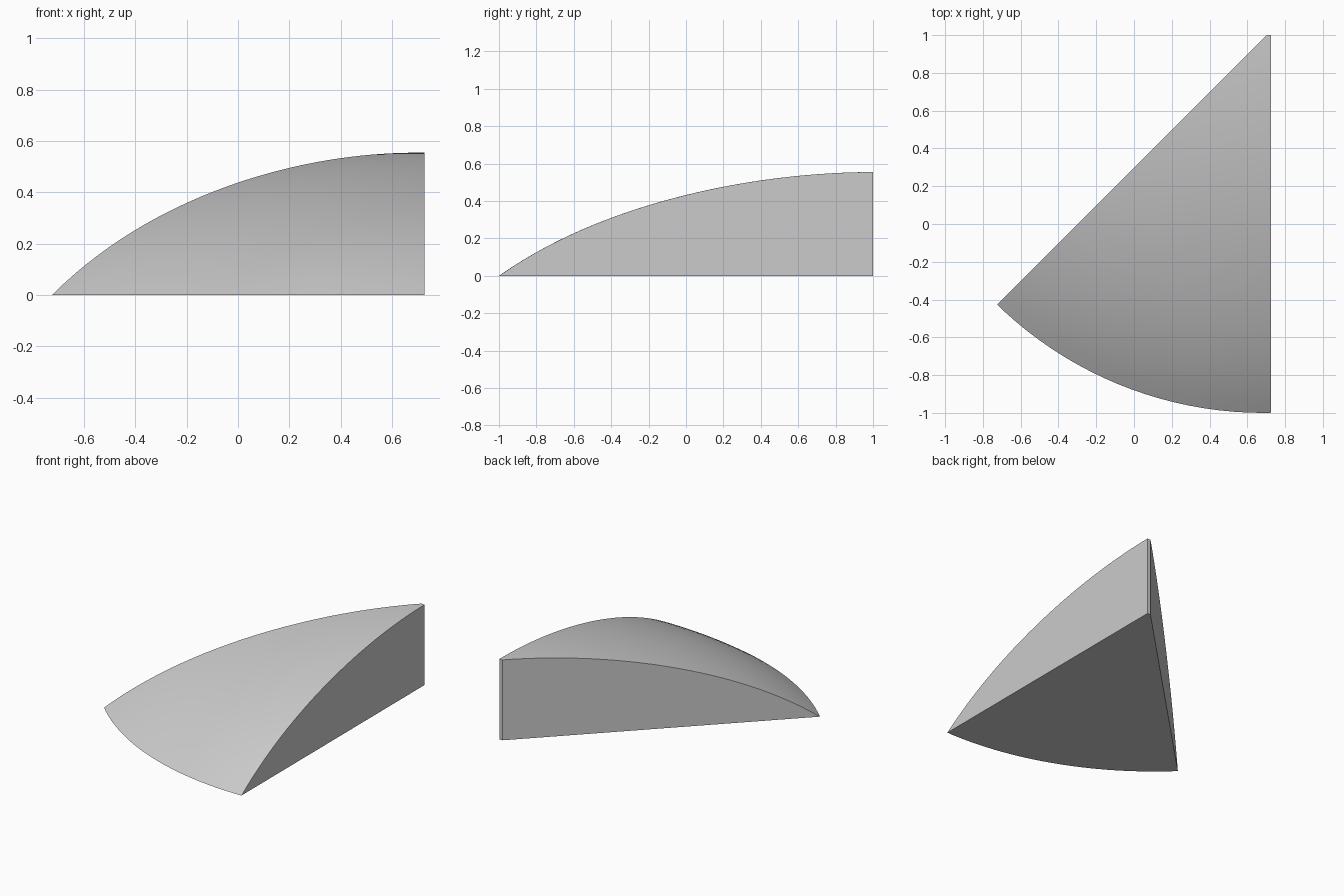
import bpy, bmesh, math
from mathutils import Vector, Matrix

cube = bpy.data.objects.get("Cube")
if cube:
    bpy.data.objects.remove(cube)

CENTRE = Vector((0.685, 1.02, 0))
RADIUS = 2.02
HEIGHT = 0.555
RINGS, SEGMENTS = 32, 160


def dome_height(r):
    """Shallow dome that steepens towards its rim."""
    drop = 0.117 * r ** 2
    rim_drop = HEIGHT - 0.117 * RADIUS ** 2
    return HEIGHT - drop - rim_drop * (r / RADIUS) ** 6


# Full dome, turned from its profile
bm = bmesh.new()
radii = [RADIUS * i / RINGS for i in range(RINGS + 1)]
verts = [bm.verts.new((0, -r, dome_height(r))) for r in radii]
edges = [bm.edges.new(pair) for pair in zip(verts, verts[1:])]
bmesh.ops.spin(bm, geom=verts + edges, cent=(0, 0, 0), axis=(0, 0, 1),
               angle=math.tau, steps=SEGMENTS, use_duplicate=False)
bmesh.ops.remove_doubles(bm, verts=bm.verts[:], dist=0.0005)
bmesh.ops.transform(bm, matrix=Matrix.Translation(CENTRE), verts=bm.verts[:])

# Flat base
bmesh.ops.holes_fill(bm, edges=[e for e in bm.edges if e.is_boundary], sides=0)

# Slice to the wedge: straight side, narrow back, diagonal side
cuts = [
    (Vector((0.726, 0, 0)), Vector((1, 0, 0))),
    (Vector((0, 1, 0)), Vector((0, 1, 0))),
    (Vector((0, 0.299, 0)), Vector((-1, 1, 0)).normalized()),
]
for point, normal in cuts:
    bmesh.ops.bisect_plane(bm, geom=bm.verts[:] + bm.edges[:] + bm.faces[:],
                           dist=0.00001, plane_co=point, plane_no=normal,
                           clear_outer=True)
    bmesh.ops.holes_fill(bm, edges=[e for e in bm.edges if e.is_boundary], sides=0)

bmesh.ops.recalc_face_normals(bm, faces=bm.faces[:])

mesh = bpy.data.meshes.new("dome_wedge")
bm.to_mesh(mesh)
bm.free()
wedge = bpy.data.objects.new("dome_wedge", mesh)
bpy.context.collection.objects.link(wedge)

# Plain grey
grey = bpy.data.materials.new("light_grey")
grey.use_nodes = True
colour = (0.6, 0.6, 0.6, 1)
grey.diffuse_color = colour
grey.node_tree.nodes["Principled BSDF"].inputs["Base Color"].default_value = colour
mesh.materials.append(grey)

# Smooth dome with crisp cut edges
bpy.ops.object.select_all(action="DESELECT")
wedge.select_set(True)
bpy.context.view_layer.objects.active = wedge
bpy.ops.object.shade_smooth_by_angle(angle=math.radians(25))
